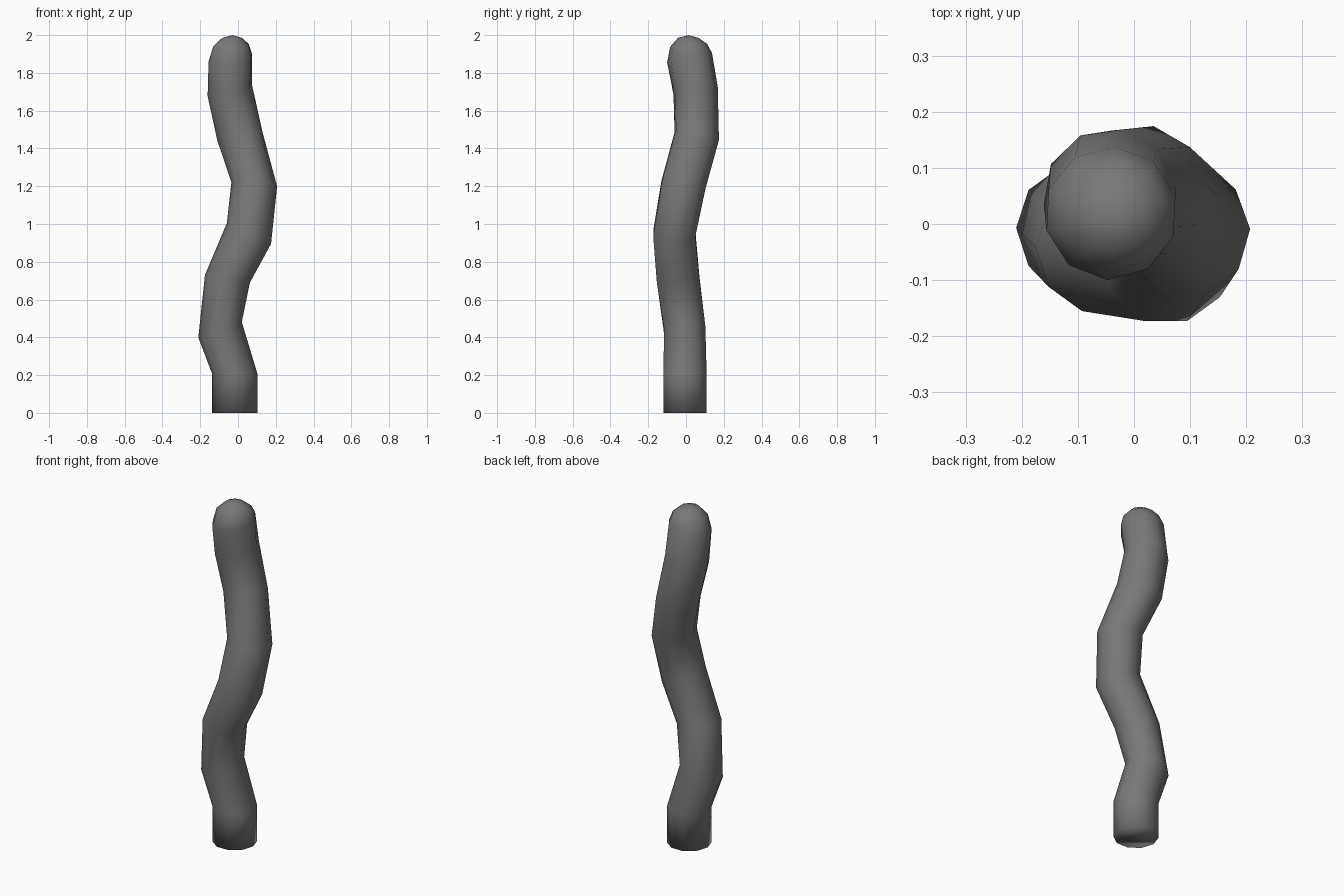
import bpy, bmesh
from math import cos, sin, pi, radians

if "Cube" in bpy.data.objects:
    bpy.data.objects.remove(bpy.data.objects["Cube"])

SIDES = 10
# rings: centre x, y, z, radius, slope of ring plane in x and y, twist in degrees
RINGS = [
    (-0.018, -0.005, 0.000, 0.120, 0.00, 0.00, 0),
    (-0.018, -0.005, 0.210, 0.120, 0.00, 0.00, 0),
    (-0.095, -0.007, 0.440, 0.115, 0.36, 0.05, 0),
    (-0.056, -0.042, 0.710, 0.119, -0.17, 0.04, 0),
    (0.058, -0.062, 0.950, 0.117, -0.47, 0.00, 0),
    (0.086, -0.013, 1.210, 0.121, -0.08, -0.17, 2),
    (0.010, 0.057, 1.465, 0.120, 0.22, -0.22, 6),
    (-0.043, 0.051, 1.705, 0.119, 0.22, 0.13, 8),
    (-0.041, 0.019, 1.880, 0.119, 0.14, 0.20, 15),
    (-0.037, 0.014, 1.945, 0.098, 0.05, 0.08, 15),
    (-0.031, 0.012, 1.985, 0.055, 0.00, 0.00, 15),
]

bm = bmesh.new()


def ring(x, y, z, r, sx, sy, twist):
    verts = []
    for i in range(SIDES):
        a = 2 * pi * i / SIDES + radians(twist)
        dx, dy = r * cos(a), r * sin(a)
        verts.append(bm.verts.new((x + dx, y + dy, z + sx * dx + sy * dy)))
    return verts


# winding tube
loops = [ring(*r) for r in RINGS]
for low, high in zip(loops, loops[1:]):
    for i in range(SIDES):
        j = (i + 1) % SIDES
        bm.faces.new((low[i], low[j], high[j], high[i]))

# flat base and rounded tip
bm.faces.new(loops[0][::-1])
tip = bm.verts.new((-0.030, 0.012, 2.0))
for i in range(SIDES):
    bm.faces.new((loops[-1][i], loops[-1][(i + 1) % SIDES], tip))

for f in bm.faces:
    f.smooth = True
mesh = bpy.data.meshes.new("winding_stalk")
bm.to_mesh(mesh)
bm.free()
stalk = bpy.data.objects.new("winding_stalk", mesh)
bpy.context.collection.objects.link(stalk)

# dark grey surface
dark = bpy.data.materials.new("dark_grey")
dark.diffuse_color = (0.19, 0.19, 0.19, 1)
dark.use_nodes = True
dark.node_tree.nodes["Principled BSDF"].inputs["Base Color"].default_value = dark.diffuse_color
mesh.materials.append(dark)
